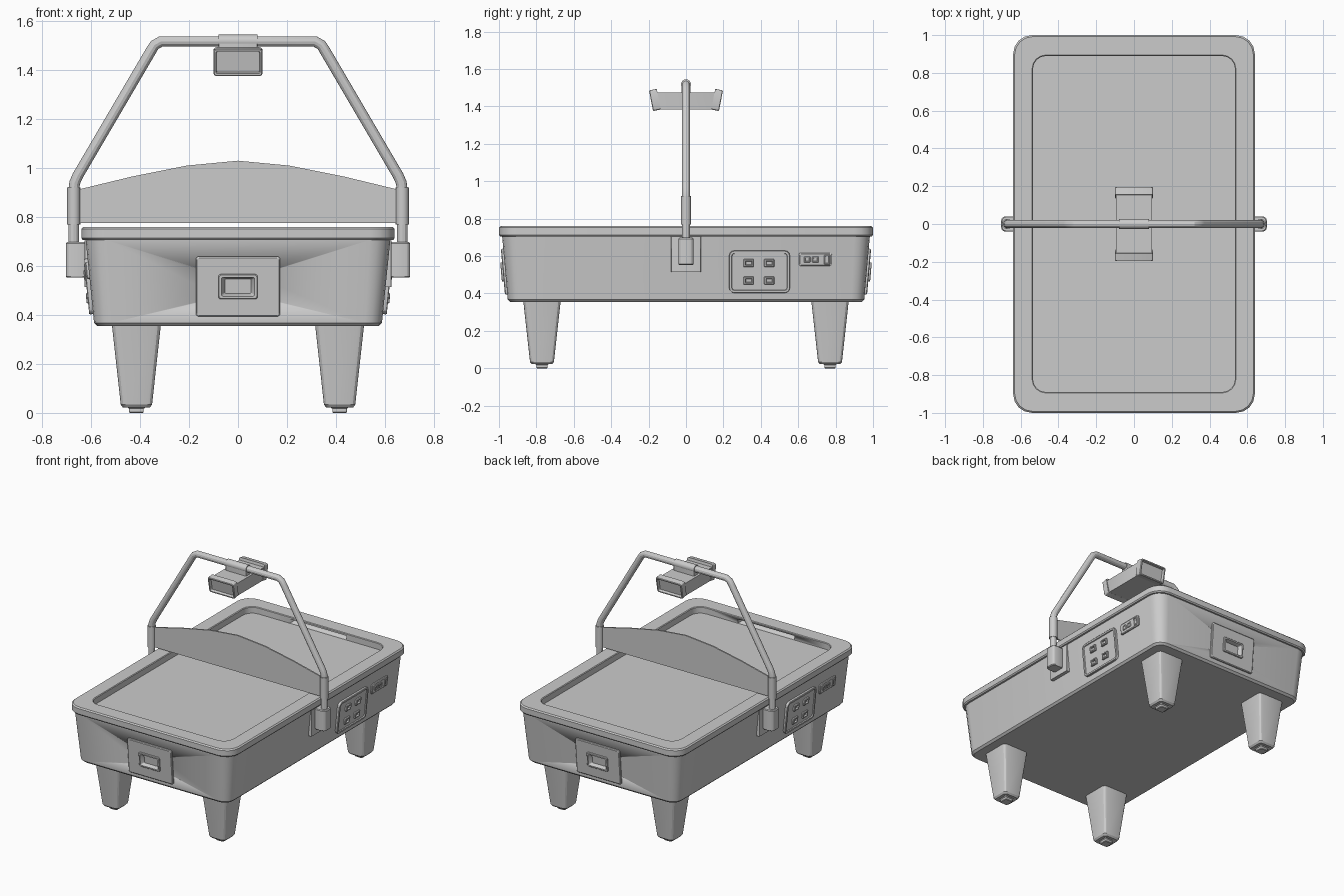
import bpy, bmesh
from math import sin, cos, pi, atan2
from mathutils import Matrix, Vector

if "Cube" in bpy.data.objects:
    bpy.data.objects.remove(bpy.data.objects["Cube"])


def finish(name, bm, matrix=Matrix()):
    bm.transform(matrix)
    bmesh.ops.recalc_face_normals(bm, faces=bm.faces)
    me = bpy.data.meshes.new(name)
    bm.to_mesh(me)
    bm.free()
    ob = bpy.data.objects.new(name, me)
    bpy.context.collection.objects.link(ob)
    smooth(ob)
    return ob


def smooth(ob):
    bpy.ops.object.select_all(action='DESELECT')
    ob.select_set(True)
    bpy.context.view_layer.objects.active = ob
    bpy.ops.object.shade_smooth_by_angle(angle=0.5)


# stack of rounded rectangles (half x, half y, corner radius, z), capped at both ends
def loft(name, sections, matrix=Matrix(), seg=3):
    bm = bmesh.new()
    rings = []
    for hx, hy, r, z in sections:
        ring = []
        for k, (sx, sy) in enumerate([(1, 1), (-1, 1), (-1, -1), (1, -1)]):
            for i in range(seg + 1):
                a = (k + i / seg) * pi / 2
                ring.append(bm.verts.new((sx * (hx - r) + r * cos(a), sy * (hy - r) + r * sin(a), z)))
        rings.append(ring)
    n = len(rings[0])
    for a, b in zip(rings, rings[1:]):
        for i in range(n):
            bm.faces.new((a[i], a[(i + 1) % n], b[(i + 1) % n], b[i]))
    bm.faces.new(rings[0])
    bm.faces.new(rings[-1])
    return finish(name, bm, matrix)


# local frame on a wall: x along the wall, y up the slope, z outward and slightly down
def wall(side, tilt, origin):
    s, c = sin(tilt), cos(tilt)
    if side == 'front':
        ax, up, out = Vector((1, 0, 0)), Vector((0, -s, c)), Vector((0, -c, -s))
    else:
        ax, up, out = Vector((0, 1, 0)), Vector((s, 0, c)), Vector((c, 0, -s))
    m = Matrix((ax, up, out)).transposed().to_4x4()
    return Matrix.Translation(origin) @ m


def plate(name, m, x, y, hx, hy, h, r):
    return loft(name, [(hx, hy, r, -.01), (hx, hy, r, h - .004), (hx - .005, hy - .005, r * .8, h)],
                m @ Matrix.Translation((x, y, 0)))


# raised frame with a recessed middle
def frame(name, m, x, y, hx, hy, w, base, h, r, floor):
    return loft(name, [(hx, hy, r, base), (hx, hy, r, h - .003), (hx - .003, hy - .003, r * .8, h),
                       (hx - w, hy - w, r * .5, h), (hx - w - .003, hy - w - .003, r * .4, floor)],
                m @ Matrix.Translation((x, y, 0)))


def cylinder(name, r, length, matrix):
    bm = bmesh.new()
    bmesh.ops.create_cone(bm, cap_ends=True, segments=16, radius1=r, radius2=r, depth=length)
    return finish(name, bm, matrix)


def cut(ob, cutter):
    mod = ob.modifiers.new('cut', 'BOOLEAN')
    mod.operation = 'DIFFERENCE'
    mod.solver = 'EXACT'
    mod.object = cutter
    bpy.context.view_layer.objects.active = ob
    bpy.ops.object.modifier_apply(modifier=mod.name)
    bpy.data.objects.remove(cutter)


# tapered cabinet and the rim with the sunken playfield
cabinet = loft('cabinet', [(.575, .94, .06, .355), (.588, .953, .07, .368), (.622, .983, .085, .706),
                           (.634, .994, .1, .706), (.64, 1, .1, .714), (.64, 1, .1, .752),
                           (.632, .992, .095, .76), (.54, .895, .075, .76), (.535, .89, .07, .756),
                           (.535, .89, .07, .715)], seg=4)
TX, TY = atan2(.034, .338), atan2(.03, .338)
half_turn = [Matrix(), Matrix.Rotation(pi, 4, 'Z')]

for tag, rot in zip(('front', 'back'), half_turn):
    # goal slot in the end rail
    cut(cabinet, loft('slot_cutter', [(.22, .04, .004, .7155), (.22, .04, .004, .745)],
                      rot @ Matrix.Translation((0, -.91, 0))))
    # puck return with pocket
    m = rot @ wall('front', TY, (0, -.966, .517))
    cut(cabinet, loft('pocket_cutter', [(.074, .045, .004, -.09), (.074, .045, .004, .05)], m))
    loft(tag + '_puck_return', [(.172, .123, .012, -.003), (.172, .123, .012, .009), (.167, .118, .01, .013),
                                (.08, .051, .01, .013), (.08, .051, .01, .02), (.077, .048, .009, .023),
                                (.068, .039, .008, .023), (.05, .028, .006, -.01), (.05, .028, .006, -.08)], m)

for tag, rot in zip(('right', 'left'), half_turn):
    # coin door with four square frames
    m = rot @ wall('right', TX, (.603, 0, .517))
    frame(tag + '_coin_door', m, .393, 0, .163, .114, .014, -.01, .016, .03, .01)
    for y in (.335, .445):
        for z in (.047, -.047):
            frame(tag + '_coin_slot', m, y, z, .027, .021, .009, 0, .022, .004, .011)
    # small control plate
    plate(tag + '_control_plate', m, .692, .066, .088, .035, .012, .01)
    for y, hx, hy in ((.648, .017, .016), (.692, .017, .016), (.755, .016, .026)):
        frame(tag + '_control_button', m, y, .066, hx, hy, .006, 0, .017, .004, .009)
    # post bracket
    loft(tag + '_bracket_plate', [(.02, .08, .003, .515), (.02, .08, .003, .705)],
         rot @ Matrix.Translation((.607, 0, 0)))
    loft(tag + '_post_bracket', [(.04, .037, .02, .552), (.045, .04, .022, .557), (.045, .04, .022, .692),
                                 (.04, .036, .02, .698)], rot @ Matrix.Translation((.658, 0, 0)))
    cylinder(tag + '_post_sleeve', .027, .15, rot @ Matrix.Translation((.671, 0, .845)))

# legs and feet
for x in (-.415, .415):
    for y in (-.77, .77):
        at = Matrix.Translation((x, y, 0))
        loft('leg', [(.055, .055, .02, .022), (.064, .064, .02, .034), (.1, .1, .025, .36)], at)
        loft('foot', [(.027, .027, .008, 0), (.03, .03, .008, .004), (.03, .03, .008, .017),
                      (.038, .038, .008, .024)], at)

# bent overhead tube
half = [(.671, .6), (.671, .91), (.667, .94), (.655, .968), (.356, 1.478), (.341, 1.502), (.315, 1.517)]
path = half + [(-x, z) for x, z in reversed(half)]
cu = bpy.data.curves.new('overhead_tube', 'CURVE')
cu.dimensions = '3D'
cu.bevel_depth = .022
cu.bevel_resolution = 4
cu.use_fill_caps = True
sp = cu.splines.new('POLY')
sp.points.add(len(path) - 1)
for p, (x, z) in zip(sp.points, path):
    p.co = (x, 0, z, 1)
tube = bpy.data.objects.new('overhead_tube', cu)
bpy.context.collection.objects.link(tube)
bpy.ops.object.select_all(action='DESELECT')
tube.select_set(True)
bpy.context.view_layer.objects.active = tube
bpy.ops.object.convert(target='MESH')
smooth(bpy.context.object)

# arched divider panel
arch = [(-.645, .914), (-.43, .966), (-.21, 1.01), (0, 1.03), (.21, 1.01), (.43, .966), (.645, .914)]
bm = bmesh.new()
face = bm.faces.new([bm.verts.new((x, -.005, z)) for x, z in [(.645, .775), (-.645, .775)] + arch])
ext = bmesh.ops.extrude_face_region(bm, geom=[face])['geom']
bmesh.ops.translate(bm, vec=(0, .01, 0), verts=[v for v in ext if isinstance(v, bmesh.types.BMVert)])
finish('divider_panel', bm)

# score display hung from the tube
cylinder('display_clamp', .027, .16, Matrix.Translation((0, 0, 1.518)) @ Matrix.Rotation(pi / 2, 4, 'Y'))
loft('display_mount', [(.08, .025, .004, 1.465), (.08, .025, .004, 1.51)])
loft('display_body', [(.092, .15, .005, 1.384), (.096, .165, .005, 1.475)])
for tag, rot in zip(('front', 'back'), half_turn):
    frame(tag + '_score_screen', rot @ wall('front', .19, (0, -.185, 1.431)), 0, 0,
          .1, .056, .01, -.04, .002, .012, -.016)
